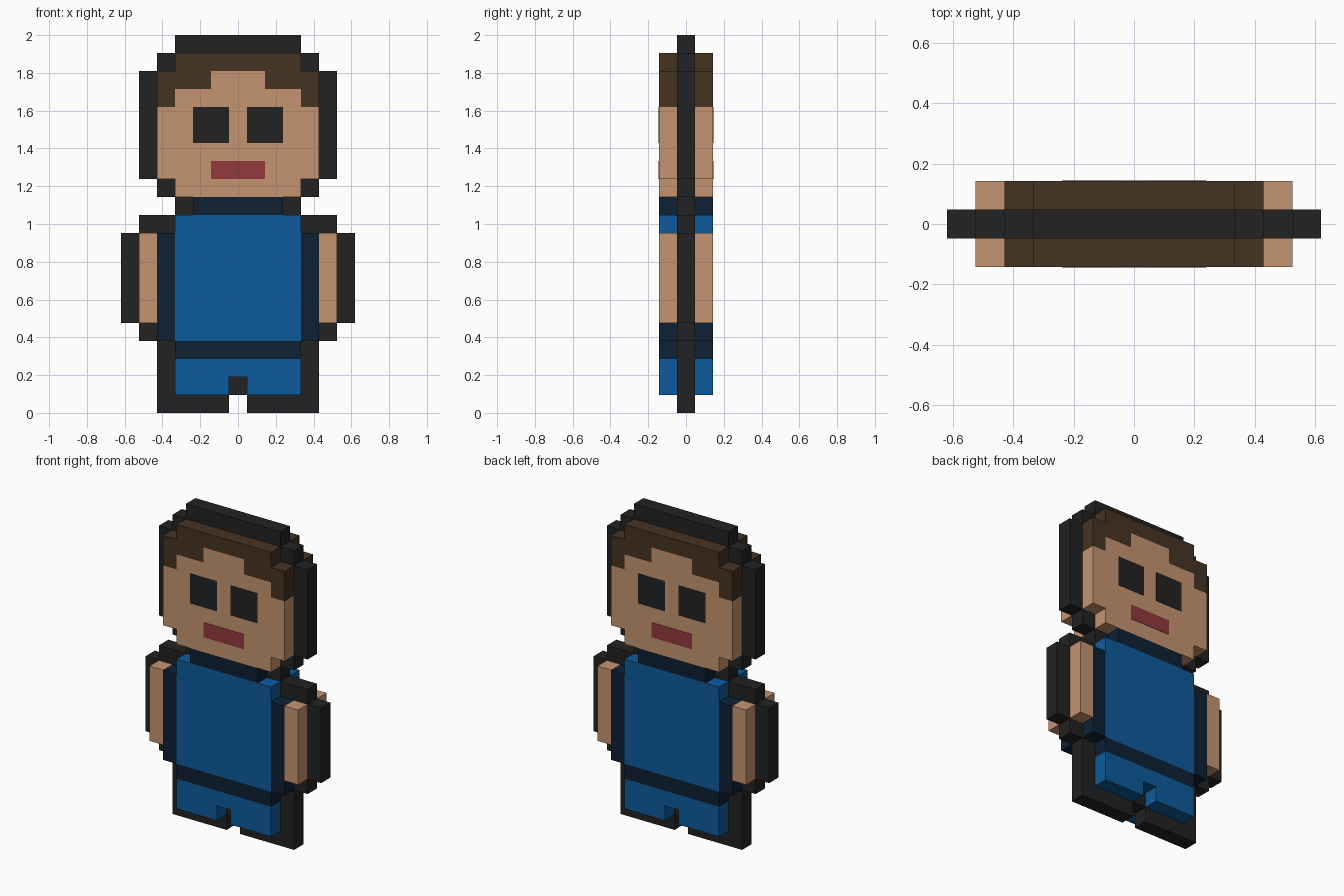
import bpy
import bmesh

if "Cube" in bpy.data.objects:
    bpy.data.objects.remove(bpy.data.objects["Cube"])

U = 2 / 21  # one block


def material(name, r, g, b):
    m = bpy.data.materials.new(name)
    m.diffuse_color = (r, g, b, 1)
    m.use_nodes = True
    m.node_tree.nodes["Principled BSDF"].inputs["Base Color"].default_value = m.diffuse_color
    return m


BLACK = material("charcoal", 0.016, 0.016, 0.016)
SKIN = material("skin", 0.56, 0.296, 0.162)
HAIR = material("brown hair", 0.061, 0.033, 0.016)
BLUE = material("blue cloth", 0.004, 0.104, 0.338)
NAVY = material("navy cloth", 0.004, 0.015, 0.033)
RED = material("lip red", 0.287, 0.042, 0.047)

THIN, THICK = (-0.5, 0.5), (-1.5, 1.5)


def extrude(name, outlines, depth, mat):
    """Extrude x-z outlines (in blocks) between the two y depths."""
    bm = bmesh.new()
    for pts in outlines:
        face = bm.faces.new([bm.verts.new((x * U, depth[0] * U, z * U)) for x, z in pts])
        new = bmesh.ops.extrude_face_region(bm, geom=[face])["geom"]
        bmesh.ops.translate(bm, vec=(0, (depth[1] - depth[0]) * U, 0),
                            verts=[v for v in new if isinstance(v, bmesh.types.BMVert)])
        if face.is_valid and all(len(e.link_faces) == 1 for e in face.edges):
            bm.faces.new(list(face.verts))
    # close any start cap that the extrusion consumed
    bmesh.ops.holes_fill(bm, edges=[e for e in bm.edges if e.is_boundary])
    bmesh.ops.recalc_face_normals(bm, faces=bm.faces)
    mesh = bpy.data.meshes.new(name)
    bm.to_mesh(mesh)
    bm.free()
    mesh.materials.append(mat)
    bpy.context.collection.objects.link(bpy.data.objects.new(name, mesh))


def rect(x0, x1, z0, z1):
    return [(x0, z0), (x1, z0), (x1, z1), (x0, z1)]


def flip(pts):
    return [(-x, z) for x, z in pts]


def centre(name, half, depth, mat):
    """Right half of an outline, bottom to top, closed by its mirror image."""
    extrude(name, [half + flip(half)[::-1]], depth, mat)


def pair(name, pts, depth, mat):
    extrude(name, [pts, flip(pts)], depth, mat)


# Head and hair
centre("head", [(3.5, 12), (3.5, 13), (4.5, 13), (4.5, 17), (3.5, 17),
                (3.5, 18), (1.5, 18), (1.5, 19)], THICK, SKIN)
hair_edge = [(1.5, 19), (1.5, 18), (3.5, 18), (3.5, 17), (4.5, 17),
             (4.5, 19), (3.5, 19), (3.5, 20)]
centre("hair", hair_edge, THICK, HAIR)

# Face painted on front and back as very thin plates
for side, depth in (("front", (-1.52, -1.5)), ("back", (1.5, 1.52))):
    pair(side + "_eyes", rect(0.5, 2.5, 15, 17), depth, BLACK)
    centre(side + "_mouth", [(1.5, 13), (1.5, 14)], depth, RED)

# Clothes and arms
centre("collar", [(2.5, 11), (2.5, 12)], THICK, NAVY)
centre("shirt", [(3.5, 4), (3.5, 11)], THICK, BLUE)
pair("shirt_sides", rect(3.5, 4.5, 4, 10), THICK, NAVY)
pair("arms", rect(4.5, 5.5, 5, 10), THICK, SKIN)
centre("belt", [(3.5, 3), (3.5, 4)], THICK, NAVY)
centre("trousers", [(0.5, 2), (0.5, 1), (3.5, 1), (3.5, 3)], THICK, BLUE)

# Thin dark outline around the figure
centre("outline_top", [(3.5, 20), (3.5, 21)], THIN, BLACK)
pair("outline_head_corners", rect(3.5, 4.5, 19, 20), THIN, BLACK)
pair("outline_head_sides", rect(4.5, 5.5, 13, 19), THIN, BLACK)
pair("outline_jaw", rect(3.5, 4.5, 12, 13), THIN, BLACK)
pair("outline_neck", rect(2.5, 3.5, 11, 12), THIN, BLACK)
pair("outline_shoulders", rect(3.5, 5.5, 10, 11), THIN, BLACK)
pair("outline_arms", rect(5.5, 6.5, 5, 10), THIN, BLACK)
pair("outline_hands", rect(4.5, 5.5, 4, 5), THIN, BLACK)
pair("outline_legs", [(0.5, 0), (4.5, 0), (4.5, 4), (3.5, 4), (3.5, 1), (0.5, 1)], THIN, BLACK)
centre("outline_crotch", [(0.5, 1), (0.5, 2)], THIN, BLACK)
